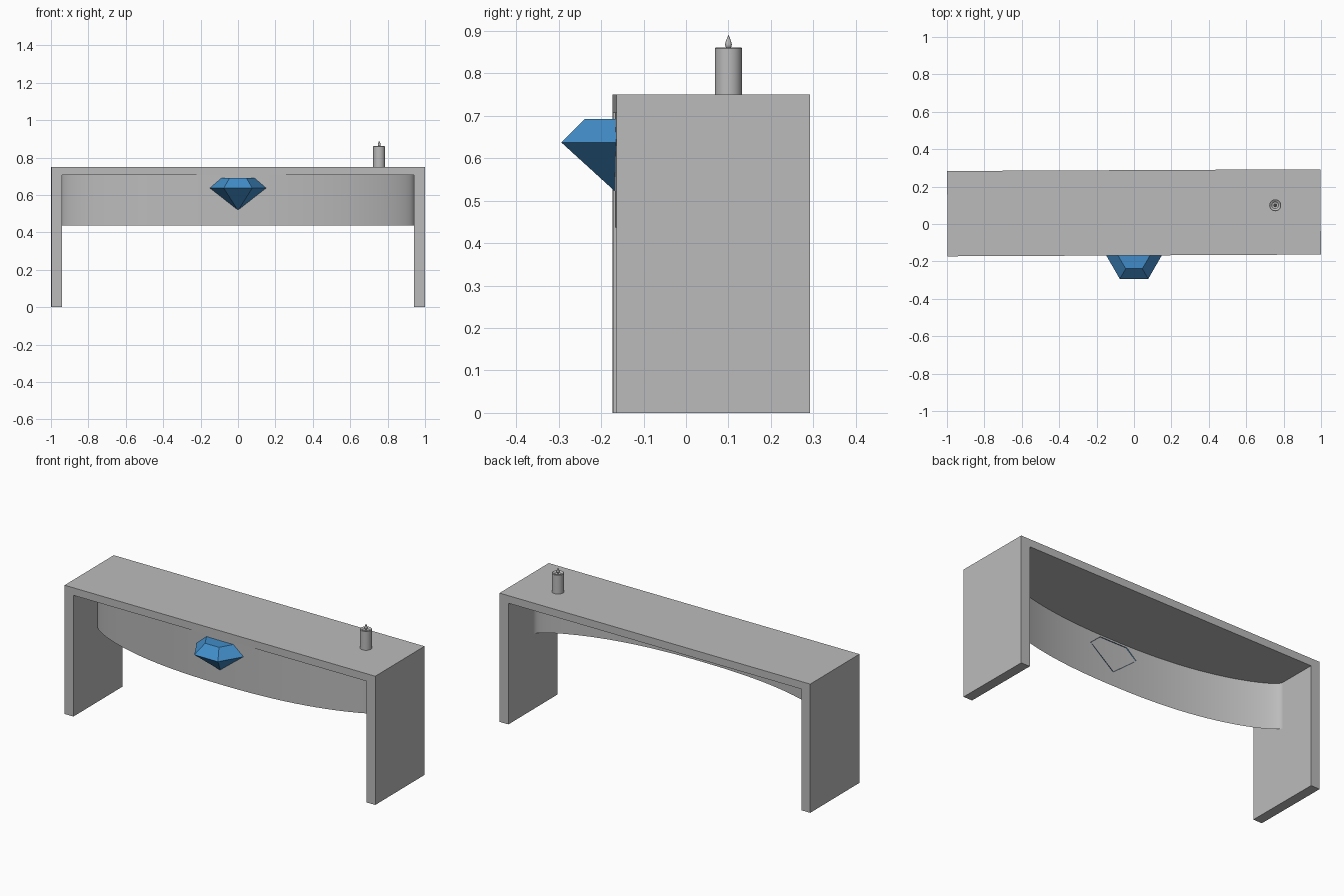
import bpy, bmesh, math

if "Cube" in bpy.data.objects:
    bpy.data.objects.remove(bpy.data.objects["Cube"])


def material(name, rgb):
    m = bpy.data.materials.new(name)
    m.use_nodes = True
    m.diffuse_color = (*rgb, 1)
    m.node_tree.nodes["Principled BSDF"].inputs["Base Color"].default_value = (*rgb, 1)
    return m


STONE = material("stone grey", (0.5, 0.5, 0.5))
BLUE = material("gem blue", (0.053, 0.265, 0.58))


def make(name, verts, faces, mat, smooth=False):
    me = bpy.data.meshes.new(name)
    me.from_pydata(verts, [], faces)
    bm = bmesh.new()
    bm.from_mesh(me)
    bmesh.ops.recalc_face_normals(bm, faces=bm.faces)
    bm.to_mesh(me)
    bm.free()
    ob = bpy.data.objects.new(name, me)
    bpy.context.collection.objects.link(ob)
    me.materials.append(mat)
    if smooth:
        bpy.ops.object.select_all(action='DESELECT')
        ob.select_set(True)
        bpy.context.view_layer.objects.active = ob
        bpy.ops.object.shade_smooth_by_angle(angle=math.radians(35))
    return ob


def lathe(name, profile, x, y, mat, sides=32):
    """Spin (radius, z) points around a vertical axis."""
    verts, faces = [], []
    for r, z in profile:
        for i in range(sides):
            a = math.tau * i / sides
            verts.append((x + r * math.cos(a), y + r * math.sin(a), z))
    for j in range(len(profile) - 1):
        for i in range(sides):
            k = (i + 1) % sides
            faces.append((j * sides + i, j * sides + k,
                          (j + 1) * sides + k, (j + 1) * sides + i))
    faces.append(tuple(range(sides)))
    faces.append(tuple(range((len(profile) - 1) * sides, len(profile) * sides)))
    return make(name, verts, faces, mat, True)


# Table top and both legs: one U-shaped profile, extruded front to back,
# turned very slightly about the vertical
HALF_W, INNER, TOP, UNDER = 0.998, 0.941, 0.75, 0.706
half = [(HALF_W, TOP), (HALF_W, 0), (INNER, 0), (INNER, UNDER)]
outline = half + [(-x, z) for x, z in reversed(half)]
n = len(outline)
verts = [(x, y, z) for y in (-0.228, 0.228) for x, z in outline]
faces = [(i, (i + 1) % n, (i + 1) % n + n, i + n) for i in range(n)]
for o in (0, n):
    faces += [(o, o + 1, o + 2, o + 3), (o + 4, o + 5, o + 6, o + 7),
              (o, o + 3, o + 4, o + 7)]
table = make("table_frame", verts, faces, STONE)
table.location.y = 0.06
table.rotation_euler.z = 0.0047

# Curved apron sheet below the top, bowed towards the front
STEPS = 48
verts, faces = [], []
for i in range(STEPS + 1):
    t = -math.cos(math.pi * i / STEPS)
    bow = 0.5 * (1 - math.sqrt(max(0, 1 - t * t))) + 0.5 * abs(t) ** 2.6
    y = -0.167 + 0.225 * bow
    verts += [(t * INNER, y, 0.437), (t * INNER, y, UNDER)]
    if i:
        faces.append((2 * i - 2, 2 * i, 2 * i + 1, 2 * i - 1))
make("curved_apron", verts, faces, STONE, True)

# Half of a six-sided cut gem on the apron
GEM_Y = -0.162


def half_ring(radius, z):
    return [(-radius * math.cos(a), GEM_Y - radius * math.sin(a), z)
            for a in (math.pi * i / 3 for i in range(4))]


verts = half_ring(0.152, 0.637) + half_ring(0.089, 0.692) + [(0, GEM_Y, 0.517)]
faces = [(4, 5, 6, 7)]
for i in range(3):
    faces += [(i, i + 1, i + 5, i + 4), (i, 8, i + 1)]
make("gem", verts, faces, BLUE)

# Candle with a sunken top, wick and flame
CX, CY = 0.755, 0.1
lathe("candle", [(0.032, 0.75), (0.032, 0.859), (0.029, 0.861), (0.023, 0.859),
                 (0.018, 0.853), (0.004, 0.851)], CX, CY, STONE)
lathe("wick", [(0.002, 0.85), (0.002, 0.863)], CX, CY, STONE, 8)
lathe("flame", [(0.003, 0.858), (0.007, 0.863), (0.008, 0.868), (0.006, 0.876),
                (0.003, 0.884), (0.0005, 0.89)], CX, CY, STONE, 16)
